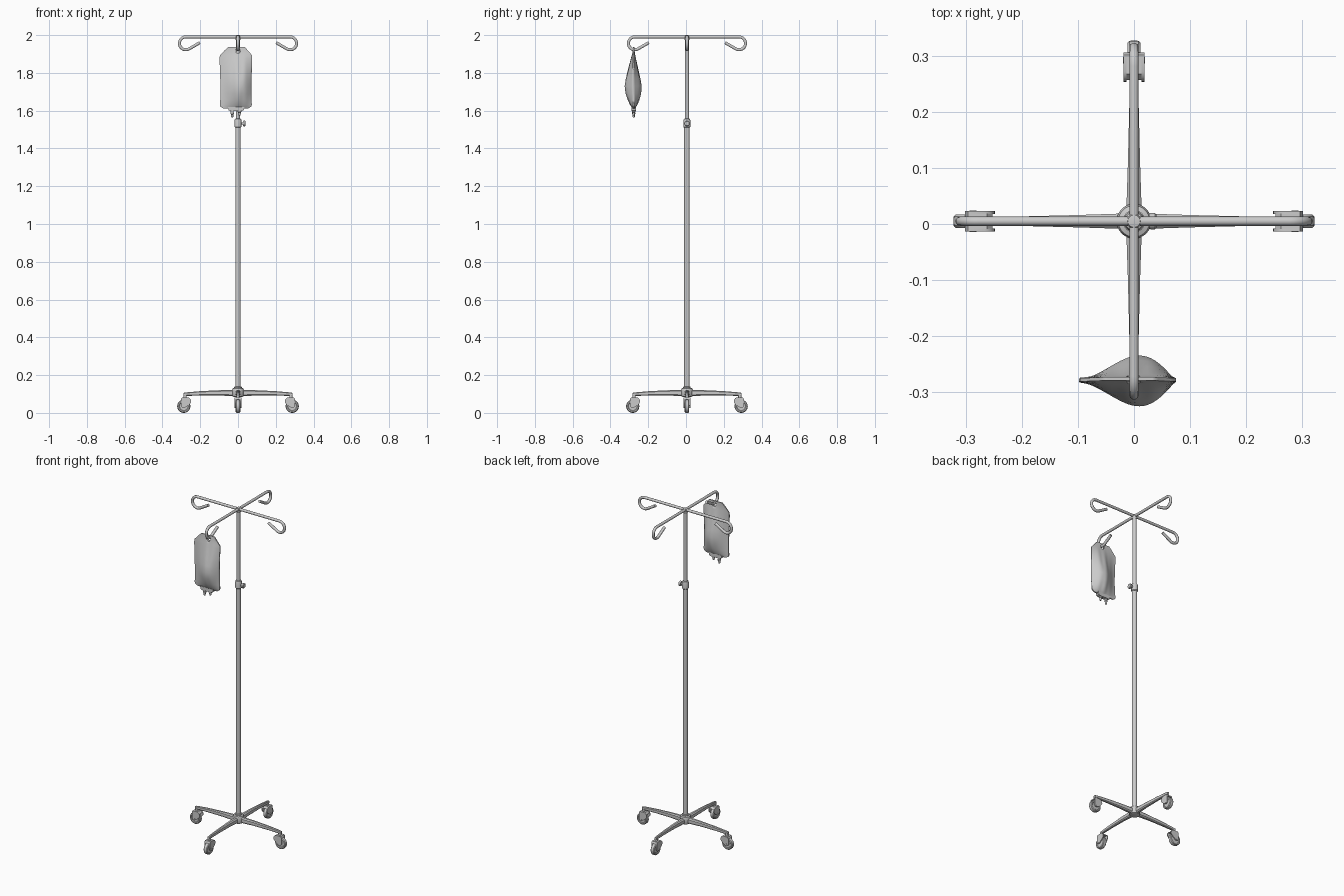
import bpy, bmesh, math
from mathutils import Matrix, Vector

if "Cube" in bpy.data.objects:
    bpy.data.objects.remove(bpy.data.objects["Cube"])

CY = 0.005                      # stand axis in y
AXIS = Matrix.Translation((0, CY, 0))


def finish(name, bm, mat=Matrix(), angle=35):
    bmesh.ops.recalc_face_normals(bm, faces=bm.faces)
    me = bpy.data.meshes.new(name)
    bm.to_mesh(me)
    bm.free()
    me.transform(mat)
    ob = bpy.data.objects.new(name, me)
    bpy.context.collection.objects.link(ob)
    for o in bpy.context.selected_objects:
        o.select_set(False)
    ob.select_set(True)
    bpy.context.view_layer.objects.active = ob
    bpy.ops.object.shade_smooth_by_angle(angle=math.radians(angle))
    return ob


def loft(name, rings, mat=Matrix(), angle=35):
    """Skin a list of closed point rings and cap both ends."""
    bm = bmesh.new()
    vs = [[bm.verts.new(p) for p in r] for r in rings]
    n = len(vs[0])
    for a, b in zip(vs, vs[1:]):
        for i in range(n):
            j = (i + 1) % n
            bm.faces.new((a[i], a[j], b[j], b[i]))
    bm.faces.new(vs[0])
    bm.faces.new(vs[-1])
    return finish(name, bm, mat, angle)


def lathe(name, profile, mat=Matrix(), n=24):
    """Revolve (radius, height) points around local z."""
    rings = [[(r * math.cos(2 * math.pi * i / n), r * math.sin(2 * math.pi * i / n), z)
              for i in range(n)] for r, z in profile]
    return loft(name, rings, mat)


def plate(name, outline, y0, y1, mat):
    """Extrude an (x, z) outline from y0 to y1."""
    return loft(name, [[(x, y, z) for x, z in outline] for y in (y0, y1)], mat)


def tube(name, pts, radius, mat):
    cu = bpy.data.curves.new(name, 'CURVE')
    cu.dimensions = '3D'
    cu.bevel_depth = radius
    cu.bevel_resolution = 3
    cu.use_fill_caps = True
    sp = cu.splines.new('POLY')
    sp.points.add(len(pts) - 1)
    for p, c in zip(sp.points, pts):
        p.co = (*(mat @ Vector(c)), 1)
    sp.use_smooth = True
    ob = bpy.data.objects.new(name, cu)
    bpy.context.collection.objects.link(ob)
    for o in bpy.context.selected_objects:
        o.select_set(False)
    ob.select_set(True)
    bpy.context.view_layer.objects.active = ob
    bpy.ops.object.convert(target='MESH')


# telescoping pole, clamp collar and knob
lathe("lower_pole", [(0.0145, 0.09), (0.0145, 1.52)], AXIS)
lathe("upper_pole", [(0.011, 1.50), (0.011, 1.985)], AXIS)
lathe("pole_cap", [(0.011, 1.972), (0.0135, 1.976), (0.0135, 1.994), (0.011, 1.999), (0.005, 2.0)], AXIS)
lathe("clamp_collar", [(0.015, 1.51), (0.0185, 1.514), (0.0185, 1.548), (0.016, 1.556), (0.011, 1.558)], AXIS)
side = Matrix.Translation((0, CY, 1.532)) @ Matrix.Rotation(math.pi / 2, 4, 'Y')
lathe("clamp_knob", [(0.006, 0.012), (0.006, 0.026), (0.013, 0.027), (0.015, 0.030),
                     (0.015, 0.037), (0.012, 0.040)], side, 16)

# base hub
lathe("base_hub", [(0.018, 0.084), (0.028, 0.087), (0.031, 0.093), (0.031, 0.122), (0.028, 0.130),
                   (0.020, 0.133), (0.020, 0.138), (0.0145, 0.140)], AXIS, 32)

# hook path: straight arm, round bend, rising tip
hook = [(0, 0, 1.9905), (0.14, 0, 1.9905)]
for i in range(19):
    a = math.radians(90 - 210 * i / 18)
    hook.append((0.276 + 0.034 * math.cos(a), 0, 1.9565 + 0.034 * math.sin(a)))
hook.append((0.202, 0, 1.960))

fork = [(0.266, 0.082), (0.296, 0.082), (0.301, 0.074), (0.301, 0.036), (0.296, 0.028),
        (0.284, 0.026), (0.262, 0.040), (0.248, 0.056), (0.249, 0.068), (0.256, 0.078)]
bridge = [(0.252, 0.071), (0.301, 0.071), (0.296, 0.082), (0.262, 0.082)]

for k, label in enumerate(("right", "back", "left", "front")):
    m = AXIS @ Matrix.Rotation(k * math.pi / 2, 4, 'Z')
    tube(label + "_hook", hook, 0.0083, m)
    # tapered leg with chamfered section: (x, half width, bottom, top)
    rings = []
    for x, w, b, t in ((0.01, 0.014, 0.088, 0.122), (0.10, 0.011, 0.092, 0.120),
                       (0.20, 0.0085, 0.092, 0.115), (0.27, 0.007, 0.090, 0.109),
                       (0.289, 0.0065, 0.089, 0.106)):
        c = 0.5 * w
        rings.append([(x, -w, b + c), (x, -c, b), (x, c, b), (x, w, b + c),
                      (x, w, t - c), (x, c, t), (x, -c, t), (x, -w, t - c)])
    loft(label + "_leg", rings, m)
    # caster
    lathe(label + "_caster_stem", [(0.0085, 0.078), (0.0085, 0.094)],
          m @ Matrix.Translation((0.280, 0, 0)), 16)
    wheel = m @ Matrix.Translation((0.287, 0, 0.035)) @ Matrix.Rotation(math.pi / 2, 4, 'X')
    lathe(label + "_wheel", [(0.022, -0.009), (0.025, -0.012), (0.031, -0.012), (0.0345, -0.008), (0.035, 0),
                             (0.0345, 0.008), (0.031, 0.012), (0.025, 0.012), (0.022, 0.009)], wheel, 28)
    lathe(label + "_axle", [(0.006, -0.0195), (0.006, 0.0195)], wheel, 12)
    for s in (-1, 1):
        plate(label + "_fork_side", fork, s * 0.0130, s * 0.0185, m)
    plate(label + "_fork_bridge", bridge, -0.0135, 0.0135, m)

# fluid bag: rows of (z, left, right, half thickness)
rows = [(1.612, -0.078, 0.055, 0.007), (1.622, -0.094, 0.070, 0.013), (1.632, -0.096, 0.073, 0.020),
        (1.655, -0.094, 0.072, 0.030), (1.69, -0.093, 0.072, 0.042), (1.73, -0.093, 0.072, 0.047),
        (1.77, -0.094, 0.072, 0.040), (1.81, -0.095, 0.073, 0.030), (1.85, -0.097, 0.074, 0.020),
        (1.875, -0.098, 0.075, 0.014), (1.892, -0.096, 0.075, 0.010), (1.905, -0.084, 0.064, 0.007),
        (1.918, -0.072, 0.052, 0.005), (1.930, -0.060, 0.043, 0.004), (1.938, -0.052, 0.036, 0.003)]
rings, N = [], 24
for z, l, r, t in rows:
    front, back = [], []
    for i in range(N + 1):
        u = i / N
        x = l + (r - l) * u
        bulge = math.sin(math.pi * u ** 1.45)
        crease = 0.08 * math.sin(22 * u + 5 * z) * bulge * min(1, abs(z - 1.73) / 0.08)
        h = 0.003 + max(t - 0.003, 0) * bulge * (0.96 + crease)
        cy = -0.276 - 0.004 * math.sin(math.pi * (z - 1.612) / 0.326)
        front.append((x, cy - h, z))
        back.append((x, cy + h, z))
    rings.append(front + back[::-1])
bag = loft("fluid_bag", rings, angle=60)

# hanging hole in the bag's top seam
cutter = lathe("hole_cutter", [(0.013, -0.03), (0.013, 0.03)],
               Matrix.Translation((-0.001, -0.276, 1.917)) @ Matrix.Rotation(math.pi / 2, 4, 'X'), 20)
cutter.hide_render = True
cutter.hide_set(True)
mod = bag.modifiers.new("hole", 'BOOLEAN')
mod.object = cutter
mod.operation = 'DIFFERENCE'
mod.solver = 'EXACT'

# port block and ports under the bag
plate("port_block", [(-0.054, 1.620), (-0.050, 1.602), (-0.040, 1.598), (0.020, 1.598),
                     (0.030, 1.602), (0.034, 1.620)], -0.288, -0.266, Matrix())
for name, x, low in (("left_port", -0.031, 1.565), ("right_port", 0.008, 1.575)):
    lathe(name, [(0.004, low), (0.006, low + 0.003), (0.007, low + 0.016), (0.0095, low + 0.018),
                 (0.0095, low + 0.024), (0.008, low + 0.026), (0.008, 1.612)],
          Matrix.Translation((x, -0.277, 0)), 14)
